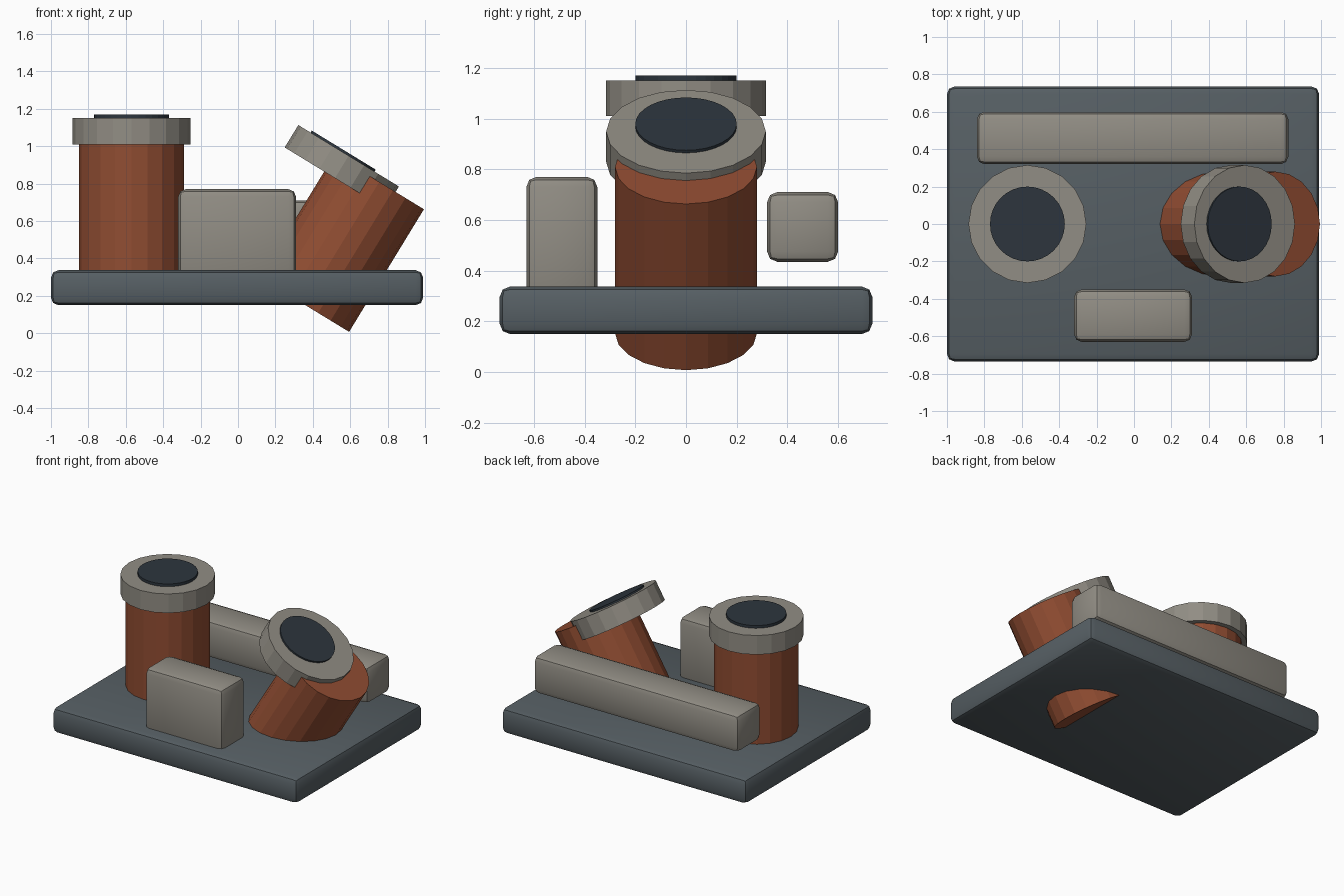
import bpy, math
from mathutils import Matrix

if "Cube" in bpy.data.objects:
    bpy.data.objects.remove(bpy.data.objects["Cube"])


def material(name, rgb):
    m = bpy.data.materials.new(name)
    m.diffuse_color = (*rgb, 1)
    m.use_nodes = True
    m.node_tree.nodes["Principled BSDF"].inputs["Base Color"].default_value = m.diffuse_color
    return m


SLATE = material("slate", (0.093, 0.114, 0.127))
STONE = material("warm grey", (0.285, 0.268, 0.232))
RUST = material("rust", (0.283, 0.074, 0.032))
DARK = material("dark glass", (0.026, 0.036, 0.047))


def box(name, lo, hi, mat, bevel=0.04):
    """Softly bevelled box between two corners."""
    centre = [(a + b) / 2 for a, b in zip(lo, hi)]
    bpy.ops.mesh.primitive_cube_add(size=1, location=centre)
    ob = bpy.context.object
    ob.name = name
    ob.data.transform(Matrix.Diagonal([b - a for a, b in zip(lo, hi)] + [1]))
    ob.data.materials.append(mat)
    mod = ob.modifiers.new("soft edges", 'BEVEL')
    mod.width = bevel
    mod.segments = 2
    bpy.ops.object.modifier_apply(modifier=mod.name)
    bpy.ops.object.shade_smooth_by_angle(angle=math.radians(40))


def drum(name, x, z, radius, depth, tilt, mat, sides=20):
    """Faceted cylinder centred at (x, 0, z), leaning towards +x."""
    bpy.ops.mesh.primitive_cylinder_add(vertices=sides, radius=radius, depth=depth,
                                        location=(x, 0, z), rotation=(0, tilt, 0))
    ob = bpy.context.object
    ob.name = name
    ob.data.materials.append(mat)


# Base slab and the two blocks
box("base_slab", (-1.0, -0.735, 0.15), (0.99, 0.735, 0.337), SLATE)
box("front_block", (-0.32, -0.63, 0.26), (0.31, -0.35, 0.77), STONE)
box("rear_beam", (-0.84, 0.32, 0.435), (0.825, 0.60, 0.71), STONE)

# Upright and leaning posts, each with a collar and a dark lens:
# label, x, tilt, heights of the post, collar and lens centres
posts = (("upright", -0.57, 0, 0.64, 1.08, 1.15),
         ("leaning", 0.555, math.radians(31.4), 0.481, 0.889, 0.962))
for label, x, tilt, post_z, collar_z, lens_z in posts:
    drum(label + "_post", x, post_z, 0.28, 0.768, tilt, RUST)
    drum(label + "_collar", x, collar_z, 0.315, 0.14, tilt, STONE)
    drum(label + "_lens", x, lens_z, 0.20, 0.04, tilt, DARK, 32)
